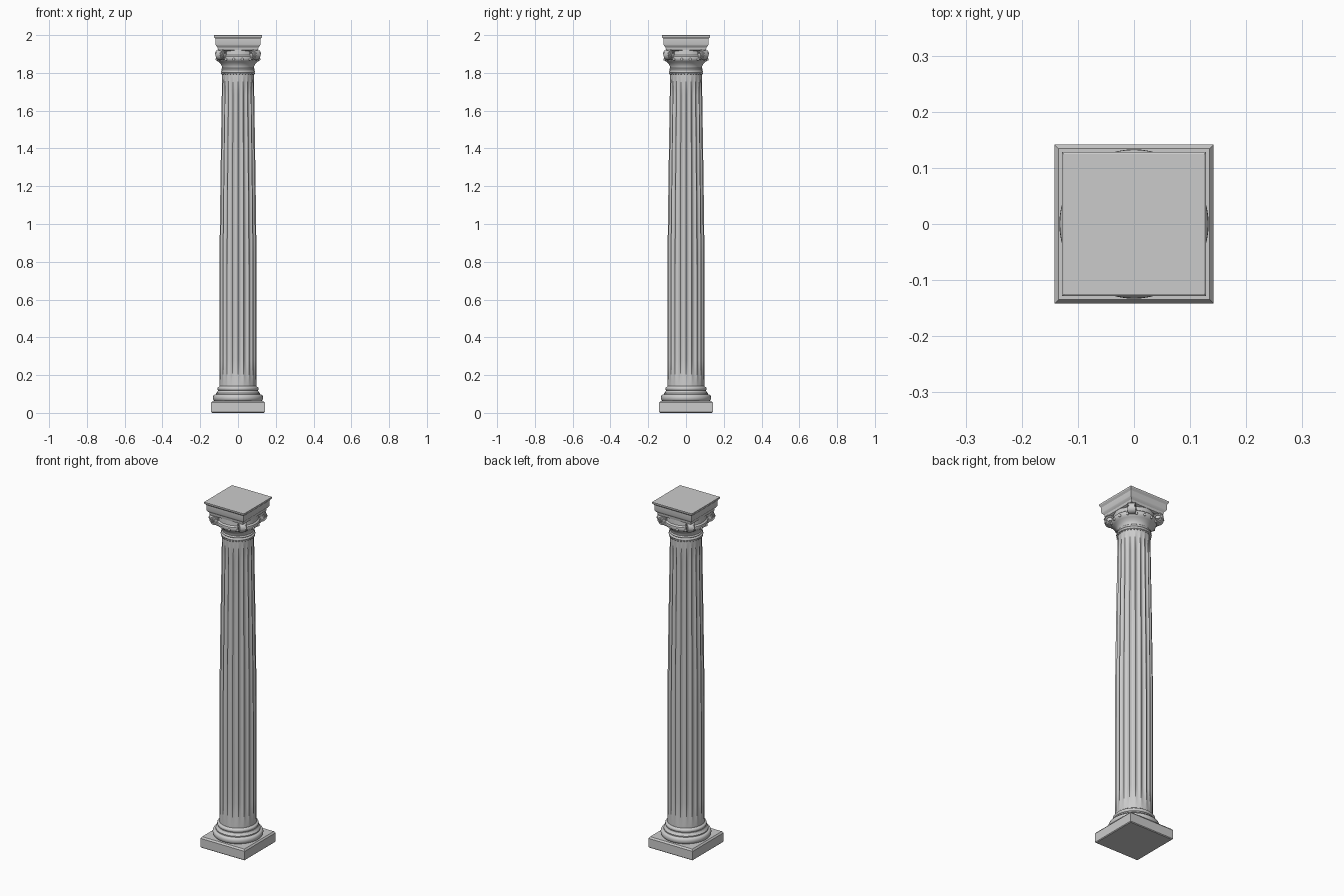
import bpy, bmesh, math
from mathutils import Matrix, Vector

if "Cube" in bpy.data.objects:
    bpy.data.objects.remove(bpy.data.objects["Cube"])

def finish(name, bm, angle=35):
    bmesh.ops.recalc_face_normals(bm, faces=bm.faces)
    me = bpy.data.meshes.new(name)
    bm.to_mesh(me)
    bm.free()
    ob = bpy.data.objects.new(name, me)
    bpy.context.collection.objects.link(ob)
    bpy.ops.object.select_all(action='DESELECT')
    ob.select_set(True)
    bpy.context.view_layer.objects.active = ob
    bpy.ops.object.shade_smooth_by_angle(angle=math.radians(angle))
    return ob

def skin(bm, rings):
    """Bridge closed rings of points and cap both ends."""
    vs = [[bm.verts.new(p) for p in ring] for ring in rings]
    n = len(vs[0])
    for a, b in zip(vs, vs[1:]):
        for i in range(n):
            j = (i + 1) % n
            bm.faces.new((a[i], a[j], b[j], b[i]))
    bm.faces.new(vs[0][::-1])
    bm.faces.new(vs[-1])

def turned(name, profile, sides=64, square=False):
    """Revolve (radius, z); square gives a four-sided moulding of that half width."""
    n, k, off = (4, math.sqrt(2), math.pi / 4) if square else (sides, 1, 0)
    bm = bmesh.new()
    skin(bm, [[(r * k * math.cos(off + math.tau * i / n),
                r * k * math.sin(off + math.tau * i / n), z) for i in range(n)]
              for r, z in profile])
    return finish(name, bm, 25 if square else 35)

def round_bulge(r, z0, z1, bulge, steps=8):
    """Half-round moulding profile."""
    return [(r + bulge * math.sin(math.pi * i / steps),
             (z0 + z1) / 2 - (z1 - z0) / 2 * math.cos(math.pi * i / steps))
            for i in range(steps + 1)]

def beads(name, count, radius, z, size):
    bm = bmesh.new()
    for i in range(count):
        a = math.tau * (i + 0.5) / count
        pos = Matrix.Translation((radius * math.cos(a), radius * math.sin(a), z))
        bmesh.ops.create_uvsphere(bm, u_segments=10, v_segments=6, radius=size, matrix=pos)
    return finish(name, bm)

# Base: square plinth and stacked round mouldings
turned("plinth", [(0.138, 0), (0.142, 0.004), (0.142, 0.054), (0.135, 0.063)], square=True)
turned("base_mouldings",
       [(0.122, 0.06)] + round_bulge(0.122, 0.063, 0.097, 0.011)
       + [(0.117, 0.098), (0.117, 0.104), (0.110, 0.109), (0.106, 0.118)]
       + round_bulge(0.102, 0.119, 0.138, 0.007) + [(0.098, 0.142)])

# Shaft: flutes fade out at both ends, upper part tapers
FLUTES, PER = 20, 8
def shaft_radius(z):
    t = max(0, (z - 0.8) / 1.0)
    return 0.098 - 0.014 * t ** 1.2

levels = [0.135, 0.15, 0.18, 0.22, 0.25, 0.28] + [0.28 + 0.14 * i for i in range(1, 11)] \
    + [1.71, 1.74, 1.77, 1.79, 1.805]
bm = bmesh.new()
rings = []
for z in levels:
    fade = max(0, min(1, (z - 0.14) / 0.14, (1.80 - z) / 0.12))
    ring = []
    for i in range(FLUTES * PER):
        a = math.tau * i / (FLUTES * PER)
        r = shaft_radius(z) - 0.008 * fade * math.sin(math.pi * (i % PER) / PER)
        ring.append((r * math.cos(a), r * math.sin(a), z))
    rings.append(ring)
skin(bm, rings)
finish("fluted_shaft", bm, 30)

# Capital: neck ring, flared bowl and beads
turned("neck_ring", [(0.082, 1.797)] + round_bulge(0.085, 1.80, 1.813, 0.006)
       + round_bulge(0.084, 1.814, 1.825, 0.004) + [(0.082, 1.828)])
turned("capital_bowl", [(0.083, 1.823), (0.085, 1.835), (0.092, 1.848), (0.104, 1.859),
                        (0.114, 1.867), (0.117, 1.877), (0.115, 1.888), (0.107, 1.895),
                        (0.105, 1.925)])
beads("bowl_beads", 16, 0.115, 1.872, 0.0075)
beads("neck_beads", 32, 0.086, 1.796, 0.0045)

# Corner scrolls: a drum with a spiral ridge on each face, set on the diagonals
bm = bmesh.new()
for k in range(4):
    frame = Matrix.Rotation(math.pi / 4 + k * math.pi / 2, 4, 'Z') @ Matrix.Translation((0.122, 0, 1.896))
    side = frame @ Matrix.Rotation(math.pi / 2, 4, 'X')
    bmesh.ops.create_cone(bm, cap_ends=True, segments=24, radius1=0.029, radius2=0.029,
                          depth=0.034, matrix=side)
    bmesh.ops.create_cone(bm, cap_ends=True, segments=16, radius1=0.009, radius2=0.009,
                          depth=0.046, matrix=side)
    for s in (-1, 1):
        path = []
        for i in range(37):
            a = 4 * math.pi * i / 36
            rad = 0.029 - 0.019 * i / 36
            rim = []
            for j in range(6):
                b = math.tau * j / 6
                q = rad + 0.0035 * math.cos(b)
                rim.append(frame @ Vector((q * math.cos(a), s * 0.017 + 0.0045 * math.sin(b),
                                           q * math.sin(a))))
            path.append(rim)
        skin(bm, path)
finish("corner_scrolls", bm)

# Square abacus with stepped crown
turned("abacus", [(0.098, 1.917), (0.106, 1.921), (0.108, 1.935), (0.117, 1.945),
                  (0.119, 1.95), (0.119, 1.979), (0.123, 1.985), (0.127, 1.99),
                  (0.128, 1.998), (0.125, 2.0)], square=True)
